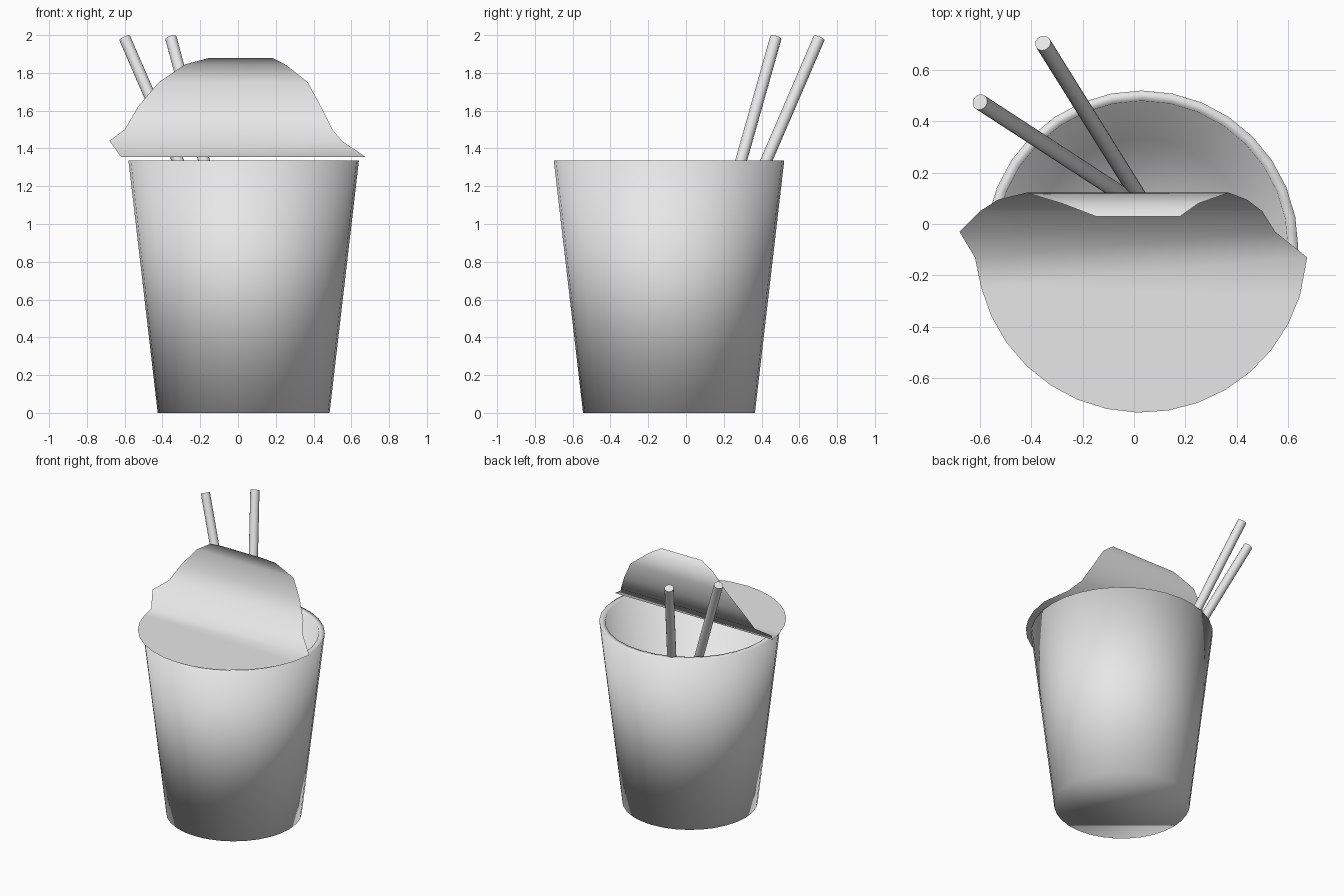
import bpy, bmesh, math
from mathutils import Vector

cube = bpy.data.objects.get("Cube")
if cube:
    bpy.data.objects.remove(cube, do_unlink=True)

GREY = (0.8, 0.8, 0.8, 1.0)
paper = bpy.data.materials.new("light grey")
paper.use_nodes = True
paper.diffuse_color = GREY
paper.node_tree.nodes["Principled BSDF"].inputs["Base Color"].default_value = GREY

CENTRE_X, CENTRE_Y = 0.03, -0.09
SIDES = 32


def finish(bm, name, sharp_angle=None):
    """Turn a bmesh into a smooth-shaded object, optionally with sharp edges."""
    mesh = bpy.data.meshes.new(name)
    bm.to_mesh(mesh)
    bm.free()
    mesh.materials.append(paper)
    obj = bpy.data.objects.new(name, mesh)
    bpy.context.collection.objects.link(obj)
    bpy.ops.object.select_all(action='DESELECT')
    obj.select_set(True)
    bpy.context.view_layer.objects.active = obj
    if sharp_angle is None:
        bpy.ops.object.shade_smooth()
    else:
        bpy.ops.object.shade_smooth_by_angle(angle=math.radians(sharp_angle))
    return obj


# Cup: outer wall, rim, inner wall, with a disc closing the base and the floor
bm = bmesh.new()
rings = []
for radius, z in [(0.455, 0), (0.61, 1.335), (0.57, 1.335), (0.42, 0.03)]:
    rings.append([bm.verts.new((CENTRE_X + radius * math.cos(math.tau * i / SIDES),
                                CENTRE_Y + radius * math.sin(math.tau * i / SIDES), z))
                  for i in range(SIDES)])
for low, high in zip(rings, rings[1:]):
    for i in range(SIDES):
        j = (i + 1) % SIDES
        bm.faces.new((low[i], low[j], high[j], high[i]))
bm.faces.new(rings[0][::-1])
bm.faces.new(rings[-1])
finish(bm, "cup")

# Lid: a flat half disc at the front, then a torn sheet curling up and back
# rows of the curl: y, z, left edge x, right edge x
curl = [(-0.13, 1.355, -0.62, 0.675),
        (-0.03, 1.44, -0.68, 0.55),
        (0.05, 1.50, -0.60, 0.50),
        (0.095, 1.62, -0.53, 0.44),
        (0.122, 1.75, -0.42, 0.37),
        (0.08, 1.845, -0.28, 0.25),
        (0.03, 1.88, -0.15, 0.18)]
bm = bmesh.new()
rows = [(bm.verts.new((x0, y, z)), bm.verts.new((x1, y, z))) for y, z, x0, x1 in curl]
arc = []
for i in range(15):
    a = math.radians(-166 + i * 149 / 14)
    arc.append(bm.verts.new((CENTRE_X + 0.645 * math.cos(a),
                             CENTRE_Y + 0.645 * math.sin(a), curl[0][1])))
bm.faces.new([rows[0][0]] + arc + [rows[0][1]])
for (l0, r0), (l1, r1) in zip(rows, rows[1:]):
    bm.faces.new((l0, r0, r1, l1))
finish(bm, "peeled_lid")

# Chopsticks: leaning rods from the cup floor to above the rim
for name, top, foot in [("chopstick_right", (-0.60, 0.475, 1.985), (0.23, -0.065, 0.07)),
                        ("chopstick_left", (-0.355, 0.705, 1.985), (0.16, -0.12, 0.07))]:
    top, foot = Vector(top), Vector(foot)
    axis = top - foot
    bm = bmesh.new()
    bmesh.ops.create_cone(bm, cap_ends=True, segments=16, radius1=0.031,
                          radius2=0.031, depth=axis.length)
    bm.transform(axis.to_track_quat('Z', 'Y').to_matrix().to_4x4())
    bmesh.ops.translate(bm, verts=bm.verts, vec=(top + foot) / 2)
    finish(bm, name, 40)
